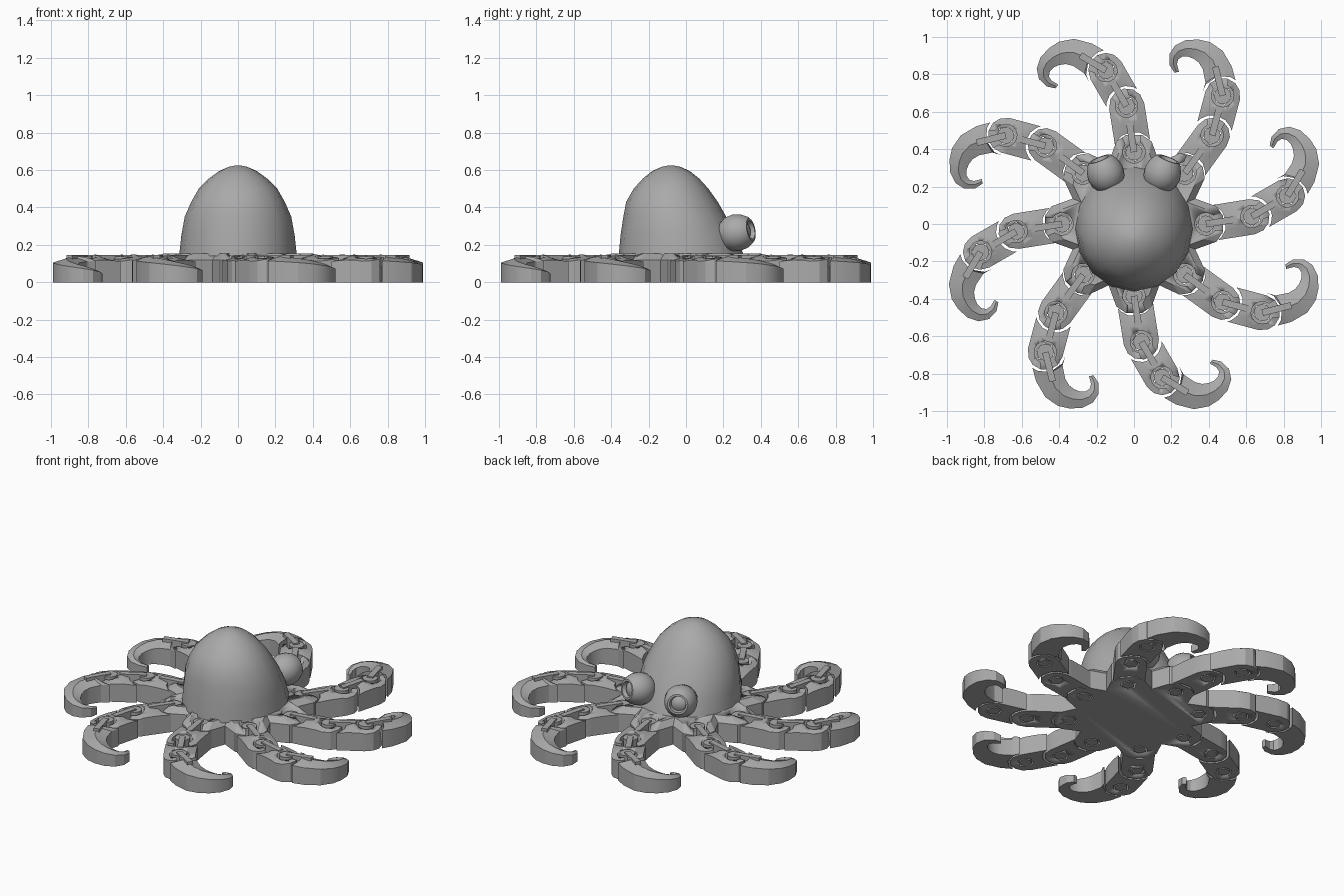
import bpy, bmesh, math
from mathutils import Matrix, Vector

if "Cube" in bpy.data.objects:
    bpy.data.objects.remove(bpy.data.objects["Cube"])

grey = bpy.data.materials.new("grey")
grey.diffuse_color = (0.4, 0.4, 0.4, 1)
grey.use_nodes = True
grey.node_tree.nodes["Principled BSDF"].inputs["Base Color"].default_value = grey.diffuse_color


def make(name, bm, angle=25):
    bmesh.ops.recalc_face_normals(bm, faces=bm.faces)
    me = bpy.data.meshes.new(name)
    bm.to_mesh(me)
    bm.free()
    me.materials.append(grey)
    ob = bpy.data.objects.new(name, me)
    bpy.context.collection.objects.link(ob)
    bpy.ops.object.select_all(action='DESELECT')
    ob.select_set(True)
    bpy.context.view_layer.objects.active = ob
    bpy.ops.object.shade_smooth_by_angle(angle=math.radians(angle))
    return ob


def loft(bm, loops):
    """Closed loops bridged in order, capped at both ends."""
    rings = [[bm.verts.new(p) for p in lp] for lp in loops]
    n = len(rings[0])
    for a, b in zip(rings, rings[1:]):
        for i in range(n):
            j = (i + 1) % n
            bm.faces.new((a[i], a[j], b[j], b[i]))
    bm.faces.new(rings[0][::-1])
    bm.faces.new(rings[-1])


def prism(bm, plan, z0, z1, m=Matrix()):
    loft(bm, [[m @ Vector((x, y, z)) for x, y in plan] for z in (z0, z1)])


def circle(r, n, a0=0.0, a1=360.0):
    step = (a1 - a0) / (n if a1 - a0 == 360 else n - 1)
    return [(r * math.cos(math.radians(a0 + i * step)),
             r * math.sin(math.radians(a0 + i * step))) for i in range(n)]


def slab(rows):
    """Solid with a shaped top given by rows of points and a flat base."""
    bm = bmesh.new()
    top = [[bm.verts.new(p) for p in r] for r in rows]
    low = [[bm.verts.new((p[0], p[1], 0)) for p in r] for r in rows]
    R, C = len(rows), len(rows[0])
    for g in (top, low):
        for i in range(R - 1):
            for j in range(C - 1):
                bm.faces.new((g[i][j], g[i][j + 1], g[i + 1][j + 1], g[i + 1][j]))
    rim = [(0, j) for j in range(C)] + [(i, C - 1) for i in range(1, R)]
    rim += [(R - 1, j) for j in range(C - 2, -1, -1)] + [(i, 0) for i in range(R - 2, 0, -1)]
    for (a, b), (c, d) in zip(rim, rim[1:] + rim[:1]):
        bm.faces.new((top[a][b], top[c][d], low[c][d], low[a][b]))
    return bm


def frame(x, y, deg):
    return Matrix.Translation((x, y, 0)) @ Matrix.Rotation(math.radians(deg), 4, 'Z')


def spin(i):
    return Matrix.Rotation(math.pi / 4 * i, 4, 'Z')


def cut_sockets(ob, mats):
    """Open socket with a fan-shaped mouth, and a hexagonal hole beneath."""
    mouth = circle(0.06, 14, 40, 320) + [(0.15, -0.065), (0.15, 0.065)]
    for plan, z0, z1 in ((mouth, 0.04, 0.153 + 0.1), (circle(0.05, 6), -0.05, 0.08)):
        bm = bmesh.new()
        for m in mats:
            prism(bm, plan, z0, z1, m)
        cutter = make("socket_cutter", bm)
        cutter.hide_render = True
        mod = ob.modifiers.new("socket", 'BOOLEAN')
        mod.operation = 'DIFFERENCE'
        mod.solver = 'EXACT'
        mod.object = cutter
        bpy.context.view_layer.objects.active = ob
        bpy.ops.object.modifier_apply(modifier=mod.name)
        bpy.data.objects.remove(cutter)


# Joint positions and directions along one arm
J = [(0.385, 0.0, 9.0), (0.63, 0.04, 30.0), (0.82, 0.15, 59.0)]
F = [frame(*j) for j in J]

# Hub with eight rounded lobes
lobe = [(0.385, -0.115), (0.44, -0.095), (0.475, -0.045)]
lobe += [(x, -y) for x, y in lobe[::-1]]
rim = []
for i in range(8):
    pts = [(0.355 * math.cos(math.pi / 8), -0.355 * math.sin(math.pi / 8))] + lobe
    rim += [(spin(i) @ Vector((x, y, 0))).to_2d() for x, y in pts]
bm = bmesh.new()
loft(bm, [[(p.x * s, p.y * s, z) for p in rim]
          for s, z in ((1, 0), (1, 0.12), (0.86, 0.155))])
hub = make("hub", bm)
cut_sockets(hub, [spin(i) @ F[0] for i in range(8)])

# Two straight arm links
arm_parts = []
W = 0.095
for k in range(2):
    L = math.dist(J[k][:2], J[k + 1][:2])
    rows = []
    T = [-1, -0.85, -0.5, 0, 0.5, 0.85, 1]
    for s in range(4):
        row = []
        for t in T:
            y = W * t
            a = math.sqrt(0.108 ** 2 - y * y)
            b = L + math.sqrt(max(W * W - y * y, 0))
            x = (a, a + (L - 0.03 - a) * 0.5, L - 0.03, b)[s]
            z = (0.112, 0.118, 0.118, 0.112)[s] + (0.02, 0.03, 0.028, 0.022)[s] * (1 - abs(t))
            row.append((x, y, z))
        rows.append(row)
    link = make("arm_link", slab(rows))
    link.data.transform(F[k])
    cut_sockets(link, [F[k + 1]])
    arm_parts.append(link)

# Curled arm tip: outer and inner edges from root to point
outer = [(0.93, 0.16), (0.965, 0.225), (0.99, 0.32), (0.975, 0.40), (0.94, 0.455),
         (0.89, 0.50), (0.83, 0.52), (0.775, 0.508), (0.735, 0.465), (0.725, 0.42)]
inner = [(0.765, 0.235), (0.805, 0.265), (0.845, 0.325), (0.855, 0.365), (0.85, 0.40),
         (0.837, 0.43), (0.815, 0.45), (0.79, 0.455), (0.768, 0.443), (0.745, 0.405)]
rows = []
N = len(outer) - 1
for i, (o, q) in enumerate(zip(outer, inner)):
    f = i / N
    row = []
    for t in (0, 0.25, 0.5, 0.75, 1):
        x, y = (o[k] + (q[k] - o[k]) * t for k in (0, 1))
        if i == 0:  # hollow root that clears the previous link
            d = Vector((x - J[2][0], y - J[2][1])).normalized() * 0.108
            x, y = J[2][0] + d.x, J[2][1] + d.y
        wall = 0.115 - 0.07 * f ** 1.3
        row.append((x, y, wall + 0.028 * (1 - 0.8 * f) * (1 - abs(2 * t - 1))))
    rows.append(row)
arm_parts.append(make("arm_tip", slab(rows)))

# Hinge pin with its connecting rod at each joint
for m in F:
    bm = bmesh.new()
    prism(bm, circle(0.04, 6), 0.0, 0.08, m)
    prism(bm, circle(0.045, 16), 0.06, 0.138, m)
    prism(bm, [(0, -0.018), (0.16, -0.018), (0.16, 0.018), (0, 0.018)], 0.06, 0.147, m)
    arm_parts.append(make("hinge_rod", bm))

# Repeat the arm around the hub
for part in arm_parts:
    for i in range(1, 8):
        c = part.copy()
        c.matrix_world = spin(i)
        bpy.context.collection.objects.link(c)

# Domed head, leaning back towards its crown
prof = [(0.14, 0.315, 0.335, -0.025), (0.25, 0.303, 0.31, -0.04), (0.35, 0.285, 0.275, -0.06),
        (0.43, 0.25, 0.245, -0.075), (0.50, 0.21, 0.20, -0.08), (0.555, 0.155, 0.15, -0.08),
        (0.595, 0.10, 0.10, -0.08), (0.617, 0.05, 0.05, -0.08), (0.625, 0.012, 0.012, -0.08)]
bm = bmesh.new()
loft(bm, [[(rx * x, cy + ry * y, z) for x, y in circle(1, 16)] for z, rx, ry, cy in prof])
make("head", bm, 24)

# Bulging eyes with a sunken rim and pupil
eye = [(0.005, -0.11), (0.06, -0.088), (0.092, -0.045), (0.1, 0.0), (0.092, 0.04),
       (0.075, 0.072), (0.062, 0.085), (0.05, 0.085), (0.044, 0.06), (0.03, 0.07), (0.005, 0.075)]
for side in (-1, 1):
    bm = bmesh.new()
    loft(bm, [[(x, y, h) for x, y in circle(r, 24)] for r, h in eye])
    aim = Vector((side * 0.4, 1, 0.2)).to_track_quat('Z', 'Y').to_matrix().to_4x4()
    bm.transform(Matrix.Translation((side * 0.152, 0.27, 0.265)) @ aim)
    make("eye", bm, 35)
